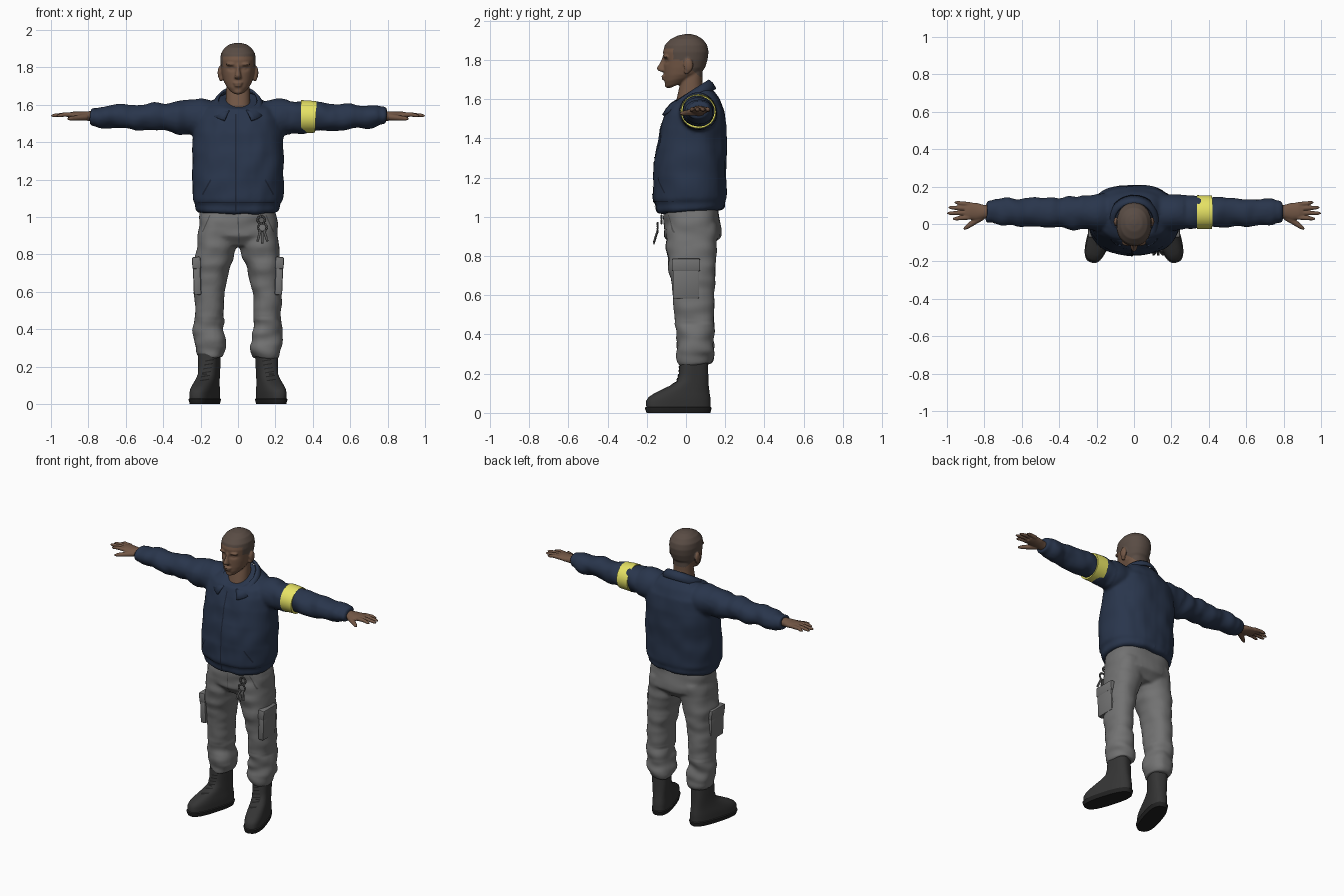
import bpy, bmesh, math
from mathutils import Vector, Matrix, noise
from mathutils.bvhtree import BVHTree

if "Cube" in bpy.data.objects:
    bpy.data.objects.remove(bpy.data.objects["Cube"])


def material(name, rgb):
    m = bpy.data.materials.new(name)
    m.diffuse_color = (*rgb, 1)
    m.use_nodes = True
    m.node_tree.nodes["Principled BSDF"].inputs["Base Color"].default_value = m.diffuse_color
    return m


NAVY = material("navy cloth", (0.022, 0.036, 0.072))
SEAM = material("dark navy seam", (0.012, 0.018, 0.036))
YELLOW = material("yellow band", (0.80, 0.77, 0.13))
GREY = material("grey cloth", (0.17, 0.17, 0.17))
GREYSEAM = material("dark grey seam", (0.085, 0.085, 0.085))
SKIN = material("skin", (0.17, 0.095, 0.06))
HAIR = material("short hair", (0.10, 0.072, 0.058))
BOOT = material("boot leather", (0.035, 0.035, 0.035))
SOLE = material("boot sole", (0.015, 0.015, 0.015))


def skin_loops(bm, loops):
    rows = [[bm.verts.new(p) for p in loop] for loop in loops]
    n = len(rows[0])
    for a, b in zip(rows, rows[1:]):
        for i in range(n):
            bm.faces.new((a[i], a[(i + 1) % n], b[(i + 1) % n], b[i]))
    bm.faces.new(rows[0][::-1])
    bm.faces.new(rows[-1])


def spow(v, p):
    return math.copysign(abs(v) ** (2 / p), v)


def stack(bm, rings, p=2.3, n=40):
    """Upright loft; ring = (z front, z back, y front, y back, half width, x centre)."""
    loops = []
    for zf, zb, yf, yb, hw, xc in rings:
        loop = []
        for i in range(n):
            a = 2 * math.pi * i / n
            c, s = spow(math.cos(a), p), spow(math.sin(a), p)
            loop.append((xc + hw * c, (yf + yb) / 2 + (yb - yf) / 2 * s, zf + (zb - zf) * (s + 1) / 2))
        loops.append(loop)
    skin_loops(bm, loops)


def tube(bm, rings, n=24):
    """Loft along a path; ring = (point, side radius, upward radius)."""
    pts = [Vector(r[0]) for r in rings]
    loops = []
    for k, (_, ra, rb) in enumerate(rings):
        d = (pts[min(k + 1, len(pts) - 1)] - pts[max(k - 1, 0)]).normalized()
        side = d.cross(Vector((0, 0, 1))).normalized()
        up = side.cross(d)
        loops.append([pts[k] + side * ra * math.cos(2 * math.pi * i / n) + up * rb * math.sin(2 * math.pi * i / n)
                      for i in range(n)])
    skin_loops(bm, loops)


def ball(bm, loc, size):
    bmesh.ops.create_uvsphere(bm, u_segments=20, v_segments=12, radius=1,
                              matrix=Matrix.Translation(loc) @ Matrix.Diagonal((*size, 1)))


def smooth(ob, angle=40):
    bpy.ops.object.select_all(action='DESELECT')
    ob.select_set(True)
    bpy.context.view_layer.objects.active = ob
    bpy.ops.object.shade_smooth_by_angle(angle=math.radians(angle))


def finish(name, bm, *mats, voxel=0, relax=4):
    """Make an object; with a voxel size, fuse its volumes into one skin."""
    bmesh.ops.recalc_face_normals(bm, faces=bm.faces)
    me = bpy.data.meshes.new(name)
    bm.to_mesh(me)
    bm.free()
    ob = bpy.data.objects.new(name, me)
    bpy.context.collection.objects.link(ob)
    if voxel:
        r = ob.modifiers.new("fuse", 'REMESH')
        r.mode, r.voxel_size = 'VOXEL', voxel
        s = ob.modifiers.new("relax", 'SMOOTH')
        s.factor, s.iterations = 0.5, relax
        dg = bpy.context.evaluated_depsgraph_get()
        ob.data = bpy.data.meshes.new_from_object(ob.evaluated_get(dg))
        ob.modifiers.clear()
    ob.data.materials.clear()
    for m in mats:
        ob.data.materials.append(m)
    smooth(ob)
    return ob


def wrinkle(ob, scale, amount):
    moves = [(v, v.normal * amount(v.co) * noise.noise(Vector(a * b for a, b in zip(v.co, scale))))
             for v in ob.data.vertices]
    for v, m in moves:
        v.co += m


def strip(name, target, pts, width, mat, lift=0.003):
    """Thin ribbon laid on the front of a target, path given in x and z."""
    tree = BVHTree.FromPolygons([v.co for v in target.data.vertices], [p.vertices for p in target.data.polygons])
    bm = bmesh.new()
    prev = None
    for a, b in zip(pts, pts[1:]):
        a, b = Vector((a[0], 0, a[1])), Vector((b[0], 0, b[1]))
        side = (b - a).normalized().cross(Vector((0, 1, 0))) * width / 2
        for i in range(17):
            row = []
            for q in (a.lerp(b, i / 16) - side, a.lerp(b, i / 16) + side):
                hit = tree.ray_cast(Vector((q.x, -1, q.z)), Vector((0, 1, 0)))[0]
                row.append(bm.verts.new((q.x, hit.y - lift, q.z)) if hit else None)
            if prev and i and None not in row + prev:
                bm.faces.new((prev[0], prev[1], row[1], row[0]))
            prev = row
    return finish(name, bm, mat)


def box(name, loc, size, mat, rot=(0, 0, 0), bevel=0.008):
    bm = bmesh.new()
    bmesh.ops.create_cube(bm, size=1, matrix=Matrix.Diagonal((*size, 1)))
    bmesh.ops.bevel(bm, geom=bm.edges[:], offset=bevel, segments=2, affect='EDGES', profile=0.5)
    ob = finish(name, bm, mat)
    ob.location, ob.rotation_euler = loc, rot
    return ob


# Jacket: body and both sleeves fused
bm = bmesh.new()
stack(bm, [(*r, 0) for r in (
    (1.015, 1.035, -.14, .185, .212), (1.03, 1.05, -.155, .20, .226), (1.065, 1.075, -.155, .20, .228),
    (1.085, 1.095, -.168, .207, .24), (1.2, 1.2, -.168, .207, .246), (1.35, 1.35, -.152, .21, .243),
    (1.45, 1.45, -.132, .207, .24), (1.52, 1.54, -.11, .197, .225), (1.57, 1.60, -.088, .168, .19),
    (1.58, 1.65, -.08, .135, .135), (1.58, 1.675, -.072, .11, .10))])
SLEEVE = [(.10, .07, 1.54, .09, .07), (.2, .06, 1.535, .098, .103), (.3, .062, 1.537, .088, .088),
          (.4, .063, 1.533, .084, .08), (.5, .063, 1.534, .077, .074), (.6, .063, 1.537, .073, .068),
          (.7, .063, 1.54, .071, .063), (.745, .065, 1.54, .069, .06), (.757, .065, 1.54, .06, .052),
          (.785, .065, 1.54, .06, .05), (.792, .065, 1.54, .052, .042)]
for s in (1, -1):
    tube(bm, [((s * x, y, z), a, b) for x, y, z, a, b in SLEEVE])
jacket = finish("jacket", bm, NAVY, voxel=.01, relax=4)
wrinkle(jacket, (14, 7, 9), lambda c: .016 if abs(c.x) > .27 else .008)

# Jacket collar with pointed front wings
bm = bmesh.new()
rows = []
for i in range(41):
    t = -2.75 + 5.5 * i / 40
    s, c = math.sin(t), math.cos(t)
    w = max(0, abs(t) - 1.7) / 1.05
    top = Vector((.104 * s, .015 + .098 * c, 1.63 + .065 * c))
    low = Vector(((.138 + .05 * w) * s, .015 + (.135 + .008 * w) * c, top.z - .045 - .008 * w))
    rows.append([bm.verts.new(p) for p in (top, top.lerp(low, .5) + Vector((0, 0, .008)), low)])
for a, b in zip(rows, rows[1:]):
    for k in (0, 1):
        bm.faces.new((a[k], a[k + 1], b[k + 1], b[k]))
collar = finish("collar", bm, NAVY)
collar.modifiers.new("thickness", 'SOLIDIFY').thickness = .012
collar.modifiers["thickness"].offset = 0

# Zip, slanted pockets and hem seam
strip("zip", jacket, [(-.012, 1.03), (-.012, 1.55)], .008, SEAM)
for s in (1, -1):
    strip("jacket_pocket", jacket, [(s * .145, 1.20), (s * .19, 1.12)][::s], .008, SEAM)
strip("hem_seam", jacket, [(-.215, 1.078), (.215, 1.078)], .005, SEAM)

# Yellow arm band hugging the left sleeve
bm = bmesh.new()
tube(bm, [((x, .063, z), a, b) for x, z, a, b in ((.336, 1.537, .091, .088), (.375, 1.537, .09, .087),
                                                 (.416, 1.535, .089, .084))], n=40)
finish("arm_band", bm, YELLOW)

# Trousers: seat and two legs fused
LEG = [(.96, -.10, .165, .095, .108), (.84, -.10, .155, .107, .117), (.75, -.09, .15, .096, .135),
       (.6, -.066, .143, .077, .154), (.45, -.052, .14, .076, .155), (.38, -.05, .14, .081, .154),
       (.31, -.045, .142, .084, .15), (.275, -.04, .14, .076, .148), (.248, -.03, .13, .064, .145)]
bm = bmesh.new()
stack(bm, [(*r, 0) for r in ((1.06, 1.06, -.11, .165, .20), (.98, .98, -.115, .175, .21),
                            (.9, .9, -.11, .176, .212), (.845, .845, -.07, .13, .17))], p=2.6)
for s in (1, -1):
    stack(bm, [(z, z, yf, yb, hw, s * xc) for z, yf, yb, hw, xc in LEG])
trousers = finish("trousers", bm, GREY, voxel=.009, relax=4)
wrinkle(trousers, (8, 8, 16), lambda c: .018 if c.z < .46 else .010)

# Fly, hip pocket seams, cargo pockets
strip("fly", trousers, [(0, 1.0), (.006, .86)], .006, GREYSEAM)
for s in (1, -1):
    strip("hip_pocket", trousers, [(s * .15, 1.01), (s * .19, .92)][::s], .006, GREYSEAM)
    box("cargo_pocket", (s * .219, 0, .665), (.04, .135, .165), GREY, (0, s * .04, 0))
    box("cargo_flap", (s * .222, 0, .755), (.046, .145, .065), GREY, (0, s * .04, 0))

# Key bunch hanging from the waistband
bm = bmesh.new()
for x, y, z, r in ((.125, -.125, .985, .02), (.13, -.145, .945, .024)):
    tube_pts = [(x + r * math.cos(a), y, z + r * math.sin(a)) for a in (math.tau * k / 12 for k in range(13))]
    for p, q in zip(tube_pts, tube_pts[1:]):
        ball(bm, (Vector(p) + Vector(q)) / 2, (.007, .005, .007))
finish("key_ring", bm, GREYSEAM)
for x, z, r in ((.112, .90, .25), (.13, .89, 0), (.148, .90, -.3)):
    box("key", (x, -.155, z), (.013, .008, .065), GREYSEAM, (-.3, r, 0), .002)

# Boots, toes turned outward
FOOT = [(0, -.168, .165, .058), (.022, -.177, .172, .063), (.028, -.177, .172, .063), (.03, -.17, .166, .058),
        (.06, -.172, .166, .059), (.08, -.158, .165, .058), (.098, -.13, .162, .056), (.115, -.095, .16, .054),
        (.135, -.05, .157, .053), (.16, -.008, .155, .052), (.2, .005, .153, .054), (.27, .01, .15, .056)]
for s in (1, -1):
    bm = bmesh.new()
    stack(bm, [(z, z, yf, yb, hw, 0) for z, yf, yb, hw in FOOT], p=2.7)
    bm.transform(Matrix.Translation((s * .177, -.037, 0)) @ Matrix.Rotation(s * math.radians(17), 4, 'Z'))
    boot = finish("boot", bm, BOOT, SOLE)
    for f in boot.data.polygons:
        f.material_index = 1 if f.center.z < .029 else 0
    for k in range(6):
        z = .125 + .021 * k
        x = s * (.178 - .005 * k)
        strip("lace", boot, [(x - .024, z), (x + .024, z + .008)], .006, SOLE)

# Hands: palm, four fingers and thumb fused
for s in (1, -1):
    bm = bmesh.new()
    tube(bm, [((s * x, y, z), a, b) for x, y, z, a, b in (
        (.76, .065, 1.54, .036, .028), (.80, .065, 1.54, .036, .026), (.84, .066, 1.542, .046, .022),
        (.88, .07, 1.545, .046, .019), (.905, .072, 1.545, .04, .014))])
    for y, y2, tip in ((.035, .028, .965), (.06, .058, .995), (.083, .088, .988), (.106, .115, .955)):
        tube(bm, [((s * .88, y, 1.546), .0125, .013), ((s * .93, (y + y2) / 2, 1.548), .0115, .0115),
                  ((s * (tip - .012), y2, 1.543), .01, .0095), ((s * (tip + .004), y2, 1.541), .005, .005)], 12)
    tube(bm, [((s * .815, .04, 1.535), .022, .02), ((s * .86, .008, 1.53), .016, .015),
              ((s * .893, -.016, 1.527), .012, .012), ((s * .91, -.028, 1.525), .006, .006)], 12)
    finish("hand", bm, SKIN, voxel=.0045, relax=2)

# Head and neck with nose, lips, brows and ears fused
bm = bmesh.new()
stack(bm, [(*r, 0) for r in ((1.52, 1.56, -.07, .08, .06), (1.59, 1.64, -.05, .085, .066),
                            (1.68, 1.69, -.03, .083, .063), (1.76, 1.76, -.01, .085, .06))])
stack(bm, [(*r, 0) for r in (
    (1.655, 1.69, -.085, 0, .03), (1.662, 1.70, -.102, .03, .045), (1.69, 1.715, -.110, .05, .064),
    (1.72, 1.73, -.112, .075, .076), (1.76, 1.76, -.113, .097, .085), (1.80, 1.80, -.113, .11, .091),
    (1.84, 1.84, -.117, .115, .095), (1.875, 1.875, -.108, .108, .091), (1.905, 1.905, -.08, .086, .072),
    (1.924, 1.924, -.04, .054, .045), (1.931, 1.931, -.005, .025, .015))], p=2.15)
stack(bm, [(z, z, yf, -.09, hw, 0) for z, yf, hw in (
    (1.737, -.118, .014), (1.744, -.142, .02), (1.757, -.150, .017), (1.785, -.133, .011), (1.82, -.118, .01))], p=2)
ball(bm, (0, -.108, 1.716), (.027, .018, .008))
ball(bm, (0, -.106, 1.703), (.023, .018, .008))
ball(bm, (0, -.092, 1.672), (.024, .017, .016))
for s in (1, -1):
    ball(bm, (s * .036, -.1, 1.817), (.03, .018, .009))
    ball(bm, (s * .096, .012, 1.772), (.013, .024, .036))
    ball(bm, (s * .09, .004, 1.742), (.012, .014, .016))
head = finish("head", bm, SKIN, HAIR, voxel=.005, relax=2)
for v in head.data.vertices:  # eye sockets with rounded lids
    if v.co.y < -.05:
        d = math.hypot((abs(v.co.x) - .036) / .02, (v.co.z - 1.793) / .011)
        v.co.y += .011 * math.exp(-d * d) - .006 * math.exp(-4 * d * d)
for f in head.data.polygons:  # hairline: brow, temples, behind the ears
    c = f.center
    ear = abs(c.x) > .094 and c.z < 1.808 and -.02 < c.y < .045
    line = 1.858 if c.y < -.065 else 1.80 if c.y < -.015 else 1.79 - .9 * (c.y + .015)
    f.material_index = int(c.z > max(line, 1.715) and not ear)
